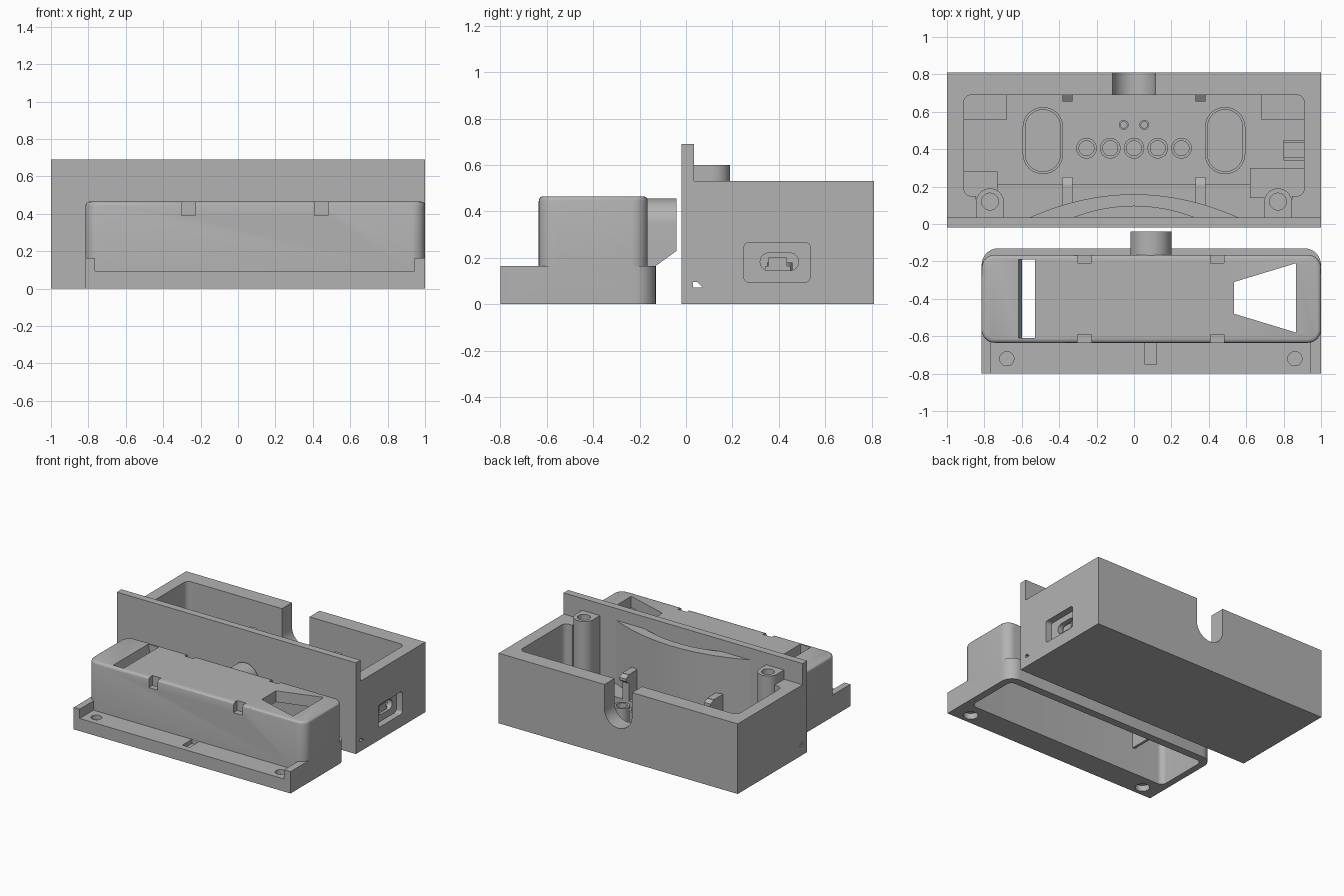
import bpy, bmesh
from math import sin, cos, pi, radians

old = bpy.data.objects.get("Cube")
if old:
    bpy.data.objects.remove(old)

grey = bpy.data.materials.new("plain grey")
grey.use_nodes = True
grey.diffuse_color = (0.45, 0.45, 0.45, 1)
grey.node_tree.nodes["Principled BSDF"].inputs["Base Color"].default_value = (0.45, 0.45, 0.45, 1)


# Profiles
def arc(cx, cy, r, start, end, n=16):
    return [(cx + r * cos(radians(start + (end - start) * i / n)),
             cy + r * sin(radians(start + (end - start) * i / n))) for i in range(n + 1)]


def circle(cx, cy, r, n=32):
    return arc(cx, cy, r, 0, 360, n)[:-1]


def rect(x0, x1, y0, y1):
    return [(x0, y0), (x1, y0), (x1, y1), (x0, y1)]


def rounded(x0, x1, y0, y1, r):
    return (arc(x1 - r, y1 - r, r, 0, 90, 8) + arc(x0 + r, y1 - r, r, 90, 180, 8)
            + arc(x0 + r, y0 + r, r, 180, 270, 8) + arc(x1 - r, y0 + r, r, 270, 360, 8))


def bulge(half, depth, y):
    return [(half * cos(pi * i / 24), y + depth * (1 - cos(pi * i / 24) ** 2)) for i in range(25)]


def prism(name, pts, lo, hi, axis="z", top_bevel=0):
    """Extrude a profile along one axis."""
    place = {"x": lambda u, v, w: (w, u, v), "y": lambda u, v, w: (u, w, v),
             "z": lambda u, v, w: (u, v, w)}[axis]
    bm = bmesh.new()
    a = [bm.verts.new(place(u, v, lo)) for u, v in pts]
    b = [bm.verts.new(place(u, v, hi)) for u, v in pts]
    bm.faces.new(a)
    bm.faces.new(b)
    for i in range(len(a)):
        j = (i + 1) % len(a)
        bm.faces.new((a[i], a[j], b[j], b[i]))
    bmesh.ops.remove_doubles(bm, verts=bm.verts, dist=1e-5)
    if top_bevel:
        edges = [e for e in bm.edges if all(v.co.z > hi - 1e-4 for v in e.verts)]
        bmesh.ops.bevel(bm, geom=edges, offset=top_bevel, segments=3, profile=0.5, affect="EDGES")
    bmesh.ops.recalc_face_normals(bm, faces=bm.faces)
    mesh = bpy.data.meshes.new(name)
    bm.to_mesh(mesh)
    bm.free()
    mesh.materials.append(grey)
    ob = bpy.data.objects.new(name, mesh)
    bpy.context.collection.objects.link(ob)
    return ob


def combine(ob, tool, operation="DIFFERENCE", keep=False):
    mod = ob.modifiers.new("combine", "BOOLEAN")
    mod.operation, mod.solver, mod.object = operation, "EXACT", tool
    bpy.context.view_layer.objects.active = ob
    bpy.ops.object.modifier_apply(modifier=mod.name)
    if not keep:
        bpy.data.objects.remove(tool)


def cut(ob, pts, lo, hi, axis="z"):
    combine(ob, prism("cutter", pts, lo, hi, axis))


parts = []


def add(*args, **kw):
    ob = prism(*args, **kw)
    parts.append(ob)
    return ob


# Housing: open box with a tall front plate
housing = add("housing", [(-.02, 0), (.81, 0), (.81, .53), (.035, .53), (.035, .69), (-.02, .69)],
              -1, 1, axis="x")
cut(housing, rounded(-.91, .91, .15, .69, .04), .06, .8)
cut(housing, rect(-.845, .845, .035, .3), .06, .8)

# Rounded cable slot in the rear wall
cut(housing, arc(0, .345, .115, 180, 360) + [(.115, .7), (-.115, .7)], .6, .9, "y")

# Port recess and opening in the side wall
cut(housing, rounded(.25, .535, .095, .265, .02), .95, 1.1, "x")
cut(housing, rounded(.32, .485, .145, .22, .036), .85, 1.1, "x")
add("port_base", rect(.34, .45, .125, .165), .8, .93, axis="x")
add("port_tongue", rect(.355, .435, .165, .2), .8, .93, axis="x")

# Ledge and corner pads on the floor
tunnelled = [housing]
tunnelled.append(add("front_ledge", rect(-.845, .845, .03, .21), .05, .12))
for name, area in (("rear_pad_right", (-.92, -.68, .56, .7)), ("rear_pad_left", (.68, .92, .56, .7)),
                   ("front_pad_right", (-.92, -.73, .14, .28)), ("front_pad_left", (.62, .92, .14, .3))):
    add(name, rect(*area), .05, .13)

# Curved stiffener behind the plate
stiffener = add("curved_stiffener", bulge(.56, .125, .034), .05, .6)
cut(stiffener, bulge(.32, .06, .035), .5, .7)
tunnelled.append(stiffener)

for side, s in (("right", -1), ("left", 1)):
    # Screw columns joined to the plate
    column = add("screw_column_" + side,
                 arc(s * .77, .115, .075, 0, 180) + [(s * .77 - .075, .03), (s * .77 + .075, .03)], .05, .6)
    cut(column, circle(s * .77, .12, .045), .25, .7)
    tunnelled.append(column)
    # Board clips
    x = s * .355
    add("front_clip_" + side, rect(.1, .215, .05, .32) + [], x - .027, x + .027, axis="x")
    add("front_clip_hook_" + side, [(.21, .25), (.25, .28), (.25, .3), (.21, .32)],
        x - .027, x + .027, axis="x")
    add("rear_clip_" + side, [(.7, .24), (.655, .28), (.655, .3), (.7, .33)],
        x - .027, x + .027, axis="x")
    # Oval wells
    x = s * .487
    well = add("oval_well_" + side, rounded(x - .108, x + .108, .267, .625, .107), .05, .13)
    cut(well, rounded(x - .094, x + .094, .281, .611, .093), .065, .2)

# Row of light tubes and two small pegs
for i in range(5):
    x = (i - 2) * .127
    tube = add("light_tube", circle(x, .405, .055), .05, .18)
    cut(tube, circle(x, .405, .04), .065, .3)
for x in (-.055, .055):
    peg = add("small_peg", circle(x, .53, .026, 20), .05, .15)
    cut(peg, circle(x, .53, .017, 20), .08, .3)

# Narrow pin hole running across the housing
pin = prism("pin_cutter", [(.03, .072), (.072, .072), (.05, .095), (.03, .095)], -1.1, 1.1, "x")
pin.hide_render = True
for ob in tunnelled:
    combine(ob, pin, keep=True)
bpy.data.objects.remove(pin)

# Cover: flanged base joined to a rounded hollow body
cover = add("cover", [(-.815, -.8), (1, -.8)] + arc(.91, -.22, .09, 0, 90, 8)
            + arc(-.725, -.22, .09, 90, 180, 8), 0, .165)
cut(cover, rect(-.765, .945, -.9, -.6), .095, .3)
body = prism("cover_body", rounded(-.815, 1, -.635, -.165, .07), .05, .465, top_bevel=.02)
combine(cover, body, "UNION")
cut(cover, rounded(-.765, .945, -.61, -.19, .04), -.1, .38)

# Screw recesses and slot in the flange
for x in (-.68, .86):
    cut(cover, circle(x, -.72, .038), .06, .2)
    cut(cover, circle(x, -.72, .05), -.1, .045)
cut(cover, rect(.06, .12, -.75, -.636), .065, .2)

# Clip notches along both top edges
for x in (-.265, .445):
    for y0, y1 in ((-.7, -.592), (-.208, -.1)):
        cut(cover, rect(x - .037, x + .037, y0, y1), .39, .6)

# Slanted slot and tapered window through the top
cut(cover, [(-.62, .48), (-.595, .36), (-.53, .36), (-.53, .48)], -.609, -.191, "y")
cut(cover, [(.535, -.48), (.865, -.58), (.865, -.21), (.535, -.31)], .3, .6)
add("slot_guide", rect(-.52, -.5, .2, .39), -.612, -.188, axis="y")

# Rounded plug that closes the cable slot
plug = add("slot_plug", arc(.09, .345, .11, 0, 180, 24) + [(-.02, .12), (.2, .12)], -.18, -.04, axis="y")
cut(plug, [(-.13, .05), (0, .05), (0, .259), (-.13, .165)], -.1, .3, "x")

# Smooth the curved walls, keep edges crisp
bpy.ops.object.select_all(action="DESELECT")
for ob in parts:
    ob.select_set(True)
bpy.context.view_layer.objects.active = housing
bpy.ops.object.shade_smooth_by_angle(angle=radians(30))
